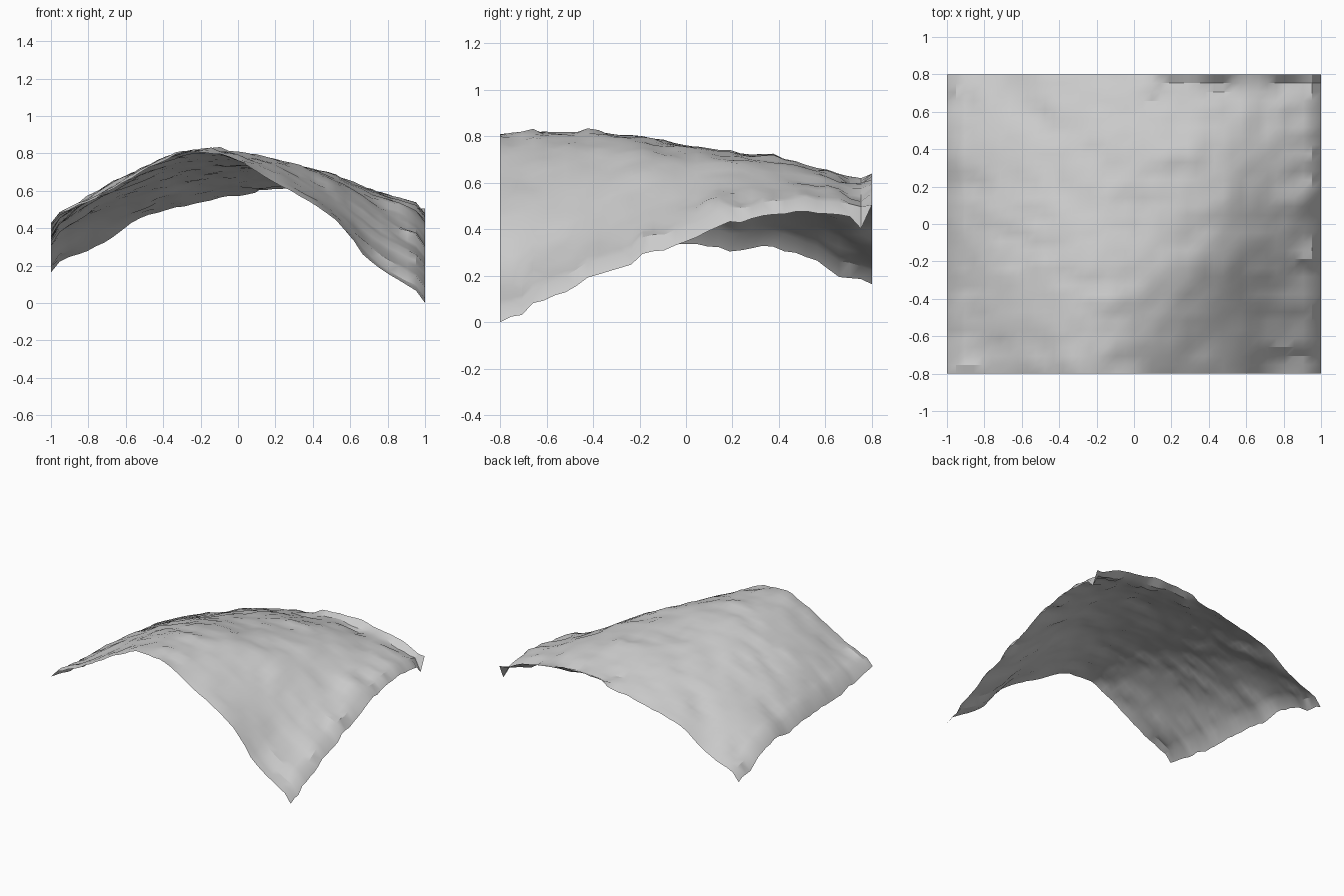
import bpy, bmesh, math, random
from mathutils import Vector, noise

cube = bpy.data.objects.get("Cube")
if cube:
    bpy.data.objects.remove(cube, do_unlink=True)

random.seed(4)
HALF_DEPTH = 0.8
COLUMNS, ROWS = 42, 34

# Ridge profiles from front to back, heights in hundredths, left to right in x
PROFILES = (
    (48, 58, 72, 82, 76, 62, 46, 22, 8),
    (43, 59, 73, 82, 79, 68, 51, 28, 14),
    (40, 60, 73, 81, 80, 73, 57, 37, 24),
    (39, 59, 71, 79, 80, 76, 65, 46, 32),
    (38, 56, 68, 75, 76, 75, 68, 53, 39),
    (36, 52, 63, 70, 73, 73, 69, 58, 48),
    (36, 49, 58, 66, 70, 71, 68, 59, 51),
    (29, 42, 52, 60, 64, 65, 64, 58, 51),
    (21, 31, 46, 53, 58, 61, 60, 56, 47),
)


def spline(values, t):
    """Smooth curve through evenly spaced values, t from 0 to 1."""
    pts = [2 * values[0] - values[1], *values, 2 * values[-1] - values[-2]]
    pos = t * (len(values) - 1)
    i = min(int(pos), len(values) - 2)
    u = pos - i
    a, b, c, d = pts[i:i + 4]
    return b + u / 2 * (c - a + u * (2 * a - 5 * b + 4 * c - d + u * (3 * (b - c) + d - a)))


def ground_height(x, y):
    across, along = (x + 1) / 2, (y / HALF_DEPTH + 1) / 2
    base = spline([spline(row, across) for row in PROFILES], along) / 100
    # Long soft ripples plus smaller bumps
    ripple = noise.noise(Vector((x * 5, y * 7, 2.0))) * 0.008
    bump = noise.noise(Vector((x * 11, y * 13, 7.0))) * 0.014
    return base + ripple + bump


def rim_offset(x, y):
    """Strips along the border that fold down or curl up."""
    offset = 0
    if x > 0.63 and y < -0.7:  # sunken shelf at the front left corner
        offset -= 0.03
    if abs(x) > 0.99:  # both sides fold down
        offset -= 0.04
    if y < -0.79 and x < -0.1:  # front edge dips
        offset -= 0.01
    if y > 0.79:  # back edge curls up, most at the left corner
        offset += 0.08 if x > 0.97 else 0.025 if x > 0.1 else 0
    if 0.73 < y < 0.79 and x > 0.97:  # notch beside that corner
        offset -= 0.04
    return offset


def make_material(name, colour):
    mat = bpy.data.materials.new(name)
    mat.use_nodes = True
    mat.diffuse_color = colour
    mat.node_tree.nodes["Principled BSDF"].inputs["Base Color"].default_value = colour
    return mat


# Terrain sheet
bm = bmesh.new()
bmesh.ops.create_grid(bm, x_segments=COLUMNS, y_segments=ROWS, size=1)
for v in bm.verts:
    v.co.y *= HALF_DEPTH
    v.co.z = ground_height(v.co.x, v.co.y) + rim_offset(v.co.x, v.co.y)

# Stepped ledges, mostly near the rim
for _ in range(60):
    cx, cy = random.uniform(-1, 1), random.uniform(-HALF_DEPTH, HALF_DEPTH)
    near_rim = max(abs(cx), abs(cy) / HALF_DEPTH) > 0.8
    step = random.uniform(-1, 1) * (0.018 if near_rim else 0.01)
    for v in bm.verts:
        if abs(v.co.x - cx) < 0.1 and abs(v.co.y - cy) < 0.035:
            v.co.z += step

# Rest the lowest corner on the ground
lowest = min(v.co.z for v in bm.verts)
for v in bm.verts:
    v.co.z -= lowest

mesh = bpy.data.meshes.new("terrain")
bm.to_mesh(mesh)
bm.free()
terrain = bpy.data.objects.new("terrain", mesh)
bpy.context.collection.objects.link(terrain)
mesh.materials.append(make_material("stone grey", (0.6, 0.6, 0.6, 1)))

bpy.ops.object.select_all(action="DESELECT")
terrain.select_set(True)
bpy.context.view_layer.objects.active = terrain
bpy.ops.object.shade_smooth_by_angle(angle=math.radians(30))
